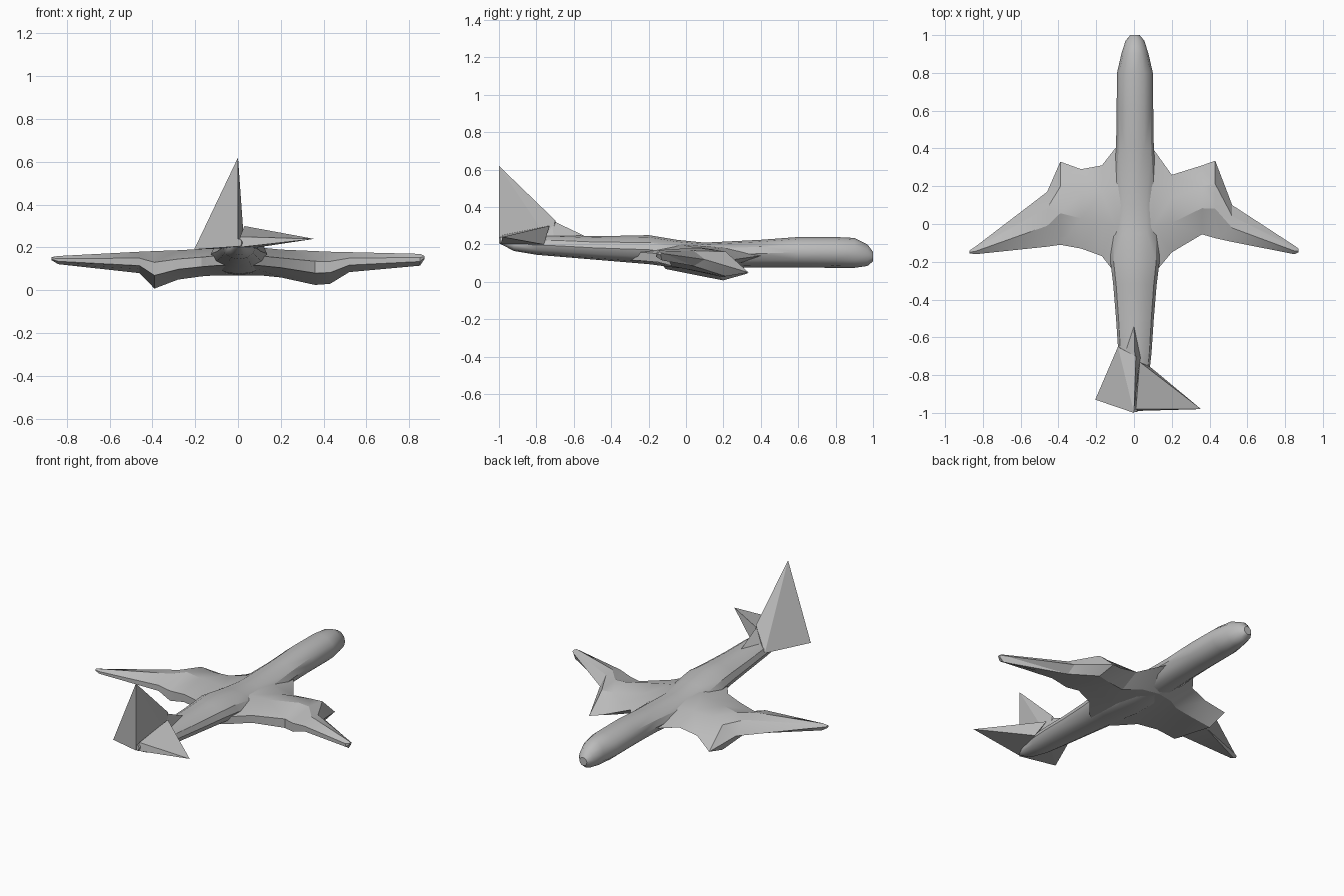
import bpy, bmesh, math

cube = bpy.data.objects.get("Cube")
if cube:
    bpy.data.objects.remove(cube, do_unlink=True)

grey = bpy.data.materials.new("plain grey")
grey.use_nodes = True
COLOUR = (0.5, 0.5, 0.5, 1)
grey.diffuse_color = COLOUR
grey.node_tree.nodes["Principled BSDF"].inputs["Base Color"].default_value = COLOUR


def finish(name, bm, smooth_angle=None):
    bmesh.ops.recalc_face_normals(bm, faces=bm.faces)
    mesh = bpy.data.meshes.new(name)
    bm.to_mesh(mesh)
    bm.free()
    mesh.materials.append(grey)
    obj = bpy.data.objects.new(name, mesh)
    bpy.context.collection.objects.link(obj)
    if smooth_angle:
        bpy.ops.object.select_all(action='DESELECT')
        obj.select_set(True)
        bpy.context.view_layer.objects.active = obj
        bpy.ops.object.shade_smooth_by_angle(angle=math.radians(smooth_angle))
    return obj


def loft(name, rings, smooth_angle):
    """Skin a closed body through rings of equal point count."""
    bm = bmesh.new()
    loops = [[bm.verts.new(p) for p in ring] for ring in rings]
    n = len(loops[0])
    for a, b in zip(loops, loops[1:]):
        for i in range(n):
            j = (i + 1) % n
            bm.faces.new((a[i], a[j], b[j], b[i]))
    bm.faces.new(loops[0])
    bm.faces.new(loops[-1])
    bmesh.ops.triangulate(bm, faces=bm.faces)
    return finish(name, bm, smooth_angle)


def hull(name, points):
    """Faceted solid around a few corner points."""
    bm = bmesh.new()
    for p in points:
        bm.verts.new(p)
    out = bmesh.ops.convex_hull(bm, input=bm.verts)
    bmesh.ops.delete(bm, geom=out["geom_interior"], context='VERTS')
    return finish(name, bm)


# Fuselage: y, half width, underside z, top z
stations = [(1, .025, .11, .16), (.97, .05, .085, .2), (.9, .072, .075, .235),
            (.8, .095, .075, .24), (.6, .097, .077, .24), (.4, .1, .078, .225),
            (.1, .12, .07, .21), (-.05, .13, .075, .225), (-.2, .13, .095, .25),
            (-.32, .115, .105, .247), (-.5, .1, .12, .245), (-.68, .088, .135, .25),
            (-.8, .075, .145, .25), (-.92, .045, .165, .235), (-.995, .012, .205, .24)]
SIDES = 12


def oval(y, w, low, high):
    ring = []
    for i in range(SIDES):
        a = 2 * math.pi * i / SIDES
        ring.append((.005 + w * math.cos(a), y,
                     (low + high) / 2 + (high - low) / 2 * math.sin(a)))
    return ring


loft("fuselage", [oval(*s) for s in stations], 35)


# Wings: span, front y, front z, rear y, top z, underside z
def wing_ring(side, x, front, front_z, rear, top, low):
    def at(t):
        return front + (rear - front) * t
    mid = (top + low) / 2
    thick = top - low
    profile = [(0, front_z), (.3, top - thick * .12), (.62, top), (1, mid + thick * .2),
               (1, mid - thick * .15), (.7, mid - thick * .3), (.3, low)]
    return [(side * x, at(t), z) for t, z in profile]


left_wing = [(0, .46, .14, -.34, .2, .07), (.1, .4, .14, -.27, .2, .07),
             (.2, .26, .12, -.15, .19, .06), (.36, .31, .065, -.055, .183, .025),
             (.43, .335, .05, -.075, .18, .03), (.52, .1, .12, -.095, .178, .085),
             (.85, -.115, .15, -.16, .17, .115), (.87, -.13, .155, -.15, .16, .145)]
right_wing = [(0, .46, .14, -.34, .2, .07), (.1, .4, .14, -.26, .2, .07),
              (.17, .31, .13, -.17, .193, .065), (.28, .29, .1, -.13, .187, .05),
              (.39, .33, .045, -.11, .183, .008), (.46, .17, .1, -.12, .18, .08),
              (.84, -.12, .145, -.16, .16, .122), (.87, -.14, .15, -.155, .155, .14)]
for name, side, sections in (("left_wing", 1, left_wing), ("right_wing", -1, right_wing)):
    loft(name, [wing_ring(side, *s) for s in sections], 25)

# Tail: upright fin merging into the short right tailplane
hull("tail_fin", [(0, -1, .62), (0, -1, .205), (-.205, -.93, .19), (-.085, -.65, .2),
                  (.01, -.7, .33), (.03, -.72, .2)])
hull("fin_fairing", [(0, -.53, .24), (.005, -.72, .33), (-.07, -.66, .2), (.05, -.7, .2),
                     (0, -.95, .22)])
hull("left_tailplane", [(.03, -.73, .3), (.355, -.98, .24), (0, -.99, .2),
                        (.09, -.76, .2), (.01, -.98, .25)])
